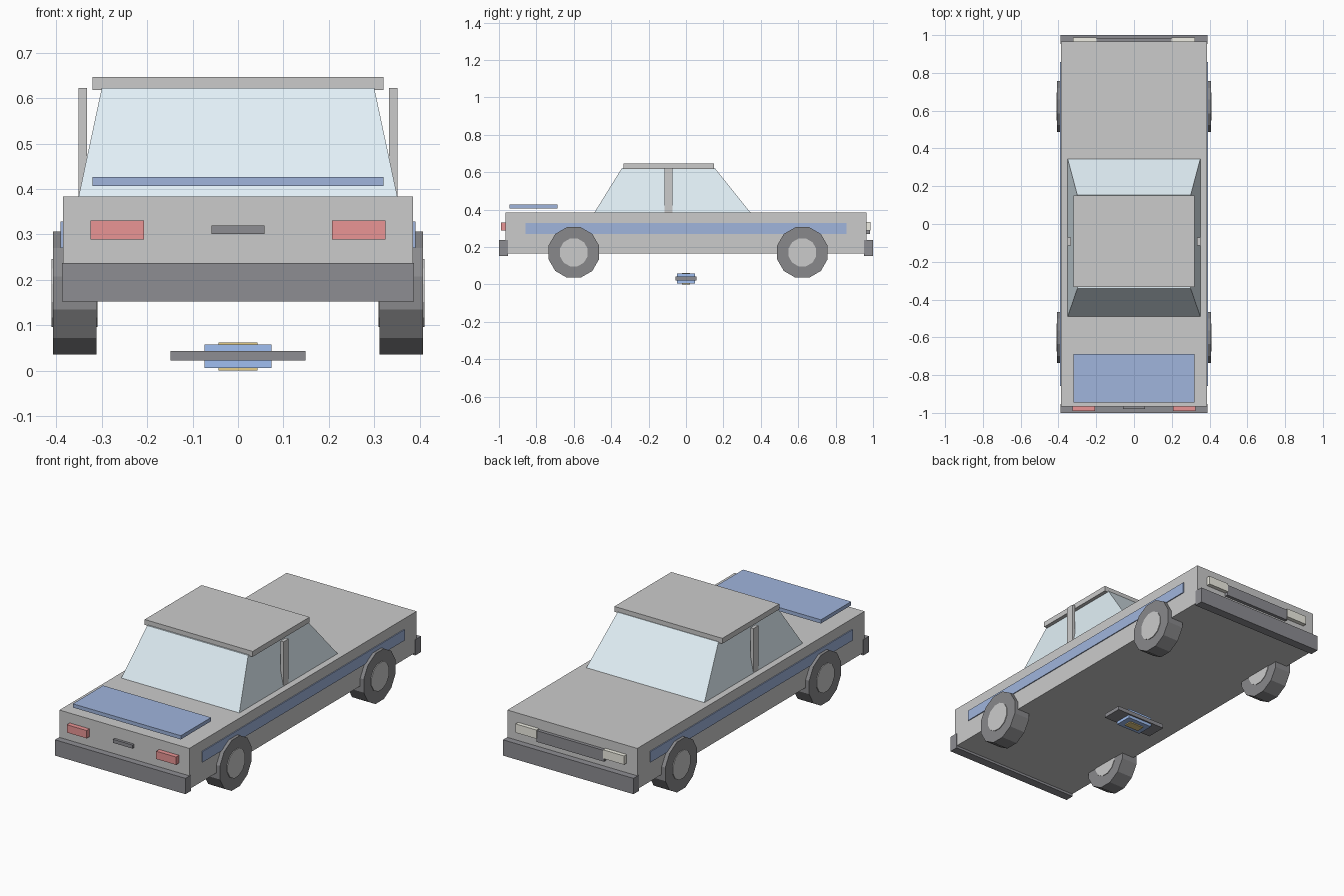
import bpy, bmesh
from math import pi
from mathutils import Matrix, Vector

if "Cube" in bpy.data.objects:
    bpy.data.objects.remove(bpy.data.objects["Cube"])


def material(name, r, g, b):
    m = bpy.data.materials.new(name)
    m.diffuse_color = (r, g, b, 1)
    m.use_nodes = True
    m.node_tree.nodes["Principled BSDF"].inputs["Base Color"].default_value = m.diffuse_color
    return m


BLUE = material("blue_paint", 0.35, 0.46, 0.72)
BRIGHT = material("bright_blue", 0.35, 0.52, 0.88)
DARK = material("dark_trim", 0.27, 0.27, 0.29)
TYRE = material("tyre_rubber", 0.25, 0.25, 0.26)
HUB = material("hub_metal", 0.78, 0.78, 0.80)
RED = material("red_lens", 0.82, 0.30, 0.30)
LAMP = material("lamp_lens", 0.87, 0.86, 0.78)
GLASS = material("glass", 0.76, 0.87, 0.93)
GOLD = material("gold", 0.80, 0.62, 0.25)


def finish(name, bm, mat):
    bmesh.ops.recalc_face_normals(bm, faces=bm.faces[:])
    me = bpy.data.meshes.new(name)
    bm.to_mesh(me)
    bm.free()
    ob = bpy.data.objects.new(name, me)
    bpy.context.collection.objects.link(ob)
    if mat:
        me.materials.append(mat)
    return ob


def box(name, xs, ys, zs, mat=None):
    """Box from (min, max) ranges on each axis."""
    bm = bmesh.new()
    rng = [sorted(r) for r in (xs, ys, zs)]
    size = Vector([b - a for a, b in rng])
    mid = Vector([(a + b) / 2 for a, b in rng])
    bmesh.ops.create_cube(bm, size=1, matrix=Matrix.Translation(mid) @ Matrix.Diagonal((*size, 1)))
    return finish(name, bm, mat)


def disc(name, x0, x1, y, z, r, mat, sides=12):
    """Low-poly cylinder along x, with a flat side facing down."""
    bm = bmesh.new()
    place = (Matrix.Translation(((x0 + x1) / 2, y, z)) @ Matrix.Rotation(pi / 2, 4, 'Y')
             @ Matrix.Rotation(pi / sides, 4, 'Z'))
    bmesh.ops.create_cone(bm, cap_ends=True, segments=sides, radius1=r, radius2=r,
                          depth=abs(x1 - x0), matrix=place)
    return finish(name, bm, mat)


# Body and roof
box("body", (-.386, .386), (-.965, .965), (.165, .384))
box("roof", (-.321, .321), (-.334, .15), (.618, .647))

# Glass cabin: a box tapered towards the roof
cabin = box("cabin_glass", (-.351, .351), (-.49, .345), (.384, .623), GLASS)
for v in cabin.data.vertices:
    if v.co.z > .5:
        v.co.x = .30 if v.co.x > 0 else -.30
        v.co.y = .153 if v.co.y > 0 else -.342

# Front and rear bumpers, hood panel
box("front_bumper", (-.388, .388), (-1, -.952), (.152, .237), DARK)
box("rear_bumper", (-.388, .388), (.952, 1), (.152, .237), DARK)
box("raised_panel", (-.321, .321), (-.944, -.687), (.407, .427), BLUE)

# Handle and grille
box("handle", (-.058, .058), (-.979, -.958), (.301, .320), DARK)
box("grille", (-.20, .20), (.958, .983), (.27, .33), DARK)

# Paired parts and wheels
for side, s in (("left", -1), ("right", 1)):
    box(side + "_red_light", (s * .207, s * .325), (-.99, -.958), (.289, .331), RED)
    box(side + "_headlight", (s * .198, s * .323), (.958, .987), (.288, .335), LAMP)
    box(side + "_pillar", (s * .333, s * .351), (-.115, -.072), (.38, .623))
    box(side + "_stripe", (s * .38, s * .391), (-.858, .858), (.27, .328), BLUE)
    for end, y in (("front", -.60), ("rear", .622)):
        disc(f"{side}_{end}_tyre", s * .312, s * .407, y, .171, .14, TYRE)
        disc(f"{side}_{end}_hub", s * .309, s * .411, y, .171, .077, HUB)

# Stacked plate under the car
box("under_plate", (-.149, .149), (-.055, .055), (.022, .043), DARK)
box("under_block", (-.074, .074), (-.047, .047), (.006, .058), BRIGHT)
box("under_core", (-.043, .043), (-.022, .022), (0, .062), GOLD)
